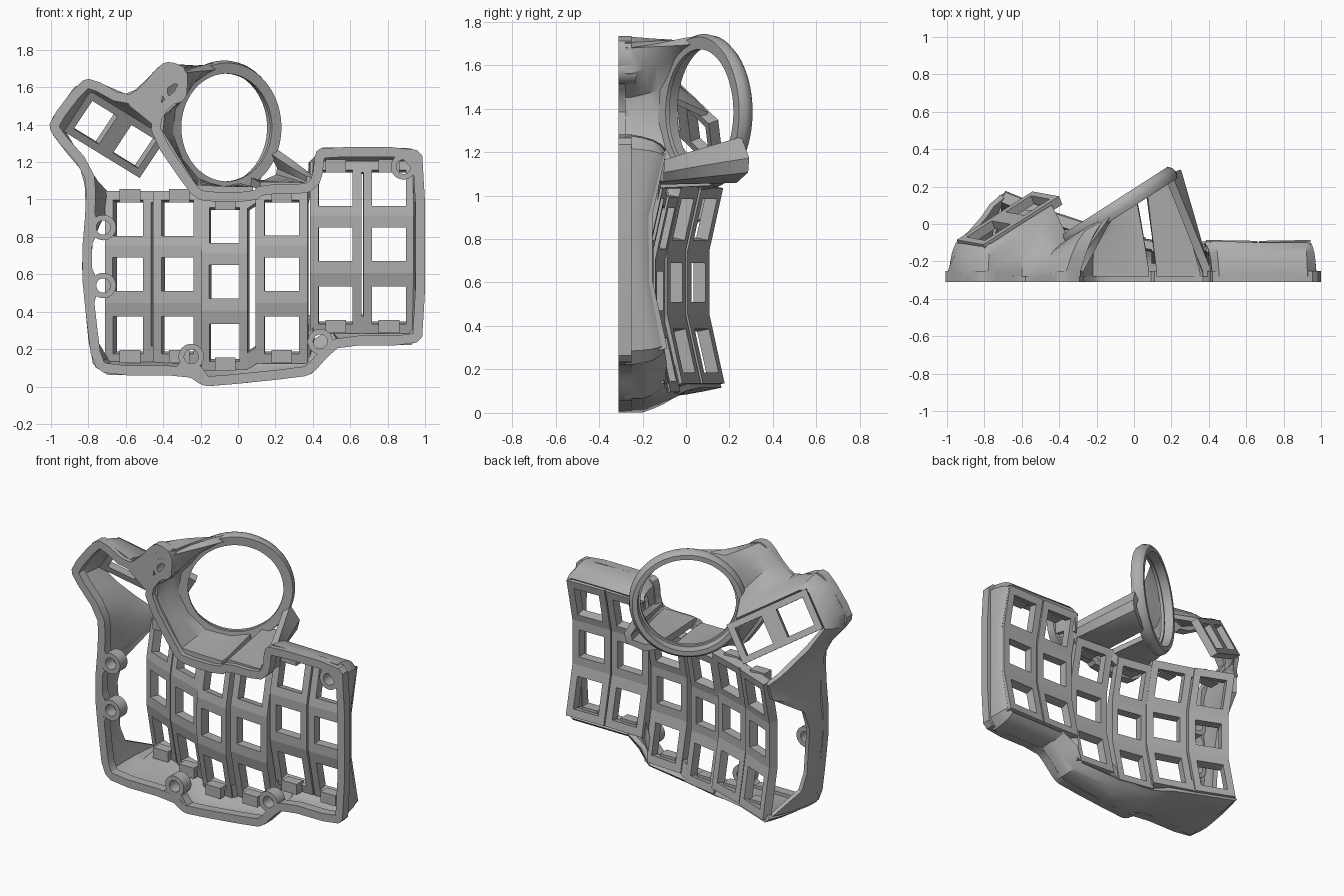
import bpy
import bmesh
import math
from mathutils import Vector, Matrix

cube = bpy.data.objects.get("Cube")
if cube:
    bpy.data.objects.remove(cube, do_unlink=True)

grey = bpy.data.materials.new("plain grey")
grey.use_nodes = True
shade = (.42, .42, .42, 1)
grey.diffuse_color = shade
grey.node_tree.nodes["Principled BSDF"].inputs["Base Color"].default_value = shade

BASE = -.31   # plane of the open underside
RIM = -.25    # top of the base frame


def finish(name, bm, thickness=0, smooth=True):
    """Turn a bmesh into a grey object, optionally thickened."""
    bmesh.ops.recalc_face_normals(bm, faces=bm.faces)
    mesh = bpy.data.meshes.new(name)
    bm.to_mesh(mesh)
    bm.free()
    mesh.materials.append(grey)
    obj = bpy.data.objects.new(name, mesh)
    bpy.context.collection.objects.link(obj)
    bpy.ops.object.select_all(action="DESELECT")
    obj.select_set(True)
    bpy.context.view_layer.objects.active = obj
    if thickness:
        shell = obj.modifiers.new("thickness", "SOLIDIFY")
        shell.thickness = thickness
        shell.offset = 0
        bpy.ops.object.modifier_apply(modifier=shell.name)
    if smooth:
        bpy.ops.object.shade_smooth_by_angle(angle=math.radians(35))
    return obj


def grid(name, rows, thickness, closed=False, skip=None, smooth=True):
    """Skin rows of points; skip(i, j) leaves a cell open."""
    bm = bmesh.new()
    verts = [[bm.verts.new(p) for p in row] for row in rows]
    count = len(rows[0])
    for i in range(len(rows) - (0 if closed else 1)):
        for j in range(count - (0 if closed else 1)):
            if skip and skip(i, j):
                continue
            a, b = verts[i], verts[(i + 1) % len(rows)]
            k = (j + 1) % count
            bm.faces.new((a[j], a[k], b[k], b[j]))
    return finish(name, bm, thickness, smooth)


def revolve(name, profile, matrix, steps):
    """Spin a closed (radius, height) profile around the matrix's z axis."""
    rows = []
    for s in range(steps):
        a = math.tau * s / steps
        rows.append([matrix @ Vector((r * math.cos(a), r * math.sin(a), h)) for r, h in profile])
    return grid(name, rows, 0, closed=True)


def wall(name, pairs, thickness=.03, bulge=.15, rim_y=RIM):
    """Loft from frame points (x, z) to upper points; bulge rounds the shoulder."""
    rows = []
    for (x, z), top in pairs:
        top = Vector(top)
        rim = Vector((x, rim_y, z))
        row = [Vector((x, RIM - .03, z)), rim]
        for f in (.25, .5, .75):
            curve = bulge * math.sin(f * math.pi)
            p = rim.lerp(top, f - curve)
            p.y = rim.y + (top.y - rim.y) * (f + curve)
            row.append(p)
        rows.append(row + [top])
    return grid(name, rows, thickness)


# Base frame: rounded outline, offset inward and extruded
outline = [
    (-1.01, 1.42), (-.85, 1.63), (-.78, 1.65), (-.6, 1.55), (-.52, 1.6), (-.42, 1.72),
    (-.36, 1.74), (-.27, 1.7), (-.27, 1.57), (-.4, 1.46), (-.42, 1.36), (-.22, 1.07),
    (-.18, 1.04), (.08, 1.04), (.12, 1.08), (.36, 1.08), (.4, 1.12), (.41, 1.25),
    (.45, 1.28), (.94, 1.28), (1, 1.22), (1, .28), (.94, .22), (.55, .22), (.48, .16),
    (.4, .07), (.34, .05), (-.15, 0), (-.2, .01), (-.27, .06), (-.7, .06), (-.78, .12),
    (-.81, .35), (-.84, .65), (-.81, 1), (-.82, 1.15), (-1, 1.35)]


def rounded(points):
    result = []
    for a, b in zip(points, points[1:] + points[:1]):
        a, b = Vector(a), Vector(b)
        result += [a.lerp(b, .25), a.lerp(b, .75)]
    return result


def inset(points, distance):
    result = []
    for i, p in enumerate(points):
        d = (points[(i + 1) % len(points)] - points[i - 1]).normalized()
        result.append(p + Vector((d.y, -d.x)) * distance)
    return result


outer = rounded(outline)
inner = inset(outer, .052)
sections = []
for p, q in zip(outer, inner):
    sections.append([(p.x, BASE, p.y), (p.x, RIM, p.y), (q.x, RIM, q.y), (q.x, BASE, q.y)])
grid("base_frame", sections, 0, closed=True)


# Flat webs on the underside: tower plate, then screw bosses tied to the frame
def flat_web(name, upper, lower):
    grid(name, [[(x, BASE + .03, z) for x, z in row] for row in (upper, lower)], .058)


flat_web("tower_plate", [(-.6, 1.54), (-.52, 1.58), (-.41, 1.7), (-.29, 1.69)],
         [(-.58, 1.5), (-.43, 1.38), (-.4, 1.58), (-.31, 1.64)])
bosses = [
    ((-.34, 1.58), (-.4, 1.46), (-.28, 1.6)), ((-.72, .85), (-.79, .99), (-.81, .7)),
    ((-.72, .54), (-.81, .7), (-.79, .38)), ((-.25, .16), (-.36, .08), (-.14, .03)),
    ((.44, .24), (.4, .09), (.54, .23)), ((.885, 1.175), (.85, 1.25), (.97, 1.12))]
tube = [(.038, 0), (.068, 0), (.068, .08), (.038, .08)]
for centre, a, b in bosses:
    c, a, b = Vector(centre), Vector(a), Vector(b)
    revolve("screw_boss", tube, Matrix.Translation((c.x, BASE, c.y)) @ Matrix.Rotation(-math.pi / 2, 4, "X"), 32)
    toward = ((a + b) / 2 - c).normalized() * .04
    spread = (a - b).normalized() * .055
    flat_web("boss_web", [a, b], [c + toward + spread, c + toward - spread])


# Key columns: right edge, left edge, depth at each edge, centre height
def bend(t):
    return max(0, abs(t) - .15) * .22


across = [0, .17, .83, 1]
along = [-.47, -.42, -.22, -.15, -.09, .09, .15, .2, .39, .44]
columns = [
    (-.7, -.455, .11, .01, .6), (-.445, -.185, 0, -.085, .6), (-.19, .055, -.095, -.14, .56),
    (.095, .375, -.15, -.17, .6), (.385, .66, -.155, -.16, .76), (.67, .945, -.16, -.155, .76)]


def key_hole(i, j):
    return i == 1 and j % 3 == 1


def box(name, centre, size):
    bm = bmesh.new()
    bmesh.ops.create_cube(bm, size=1, matrix=Matrix.Translation(centre) @ Matrix.Diagonal((*size, 1)))
    return finish(name, bm, smooth=False)


for x0, x1, y0, y1, zc in columns:
    rows = [[(x0 + (x1 - x0) * s, y0 + (y1 - y0) * s + bend(t) - .03, zc + t) for t in along]
            for s in across]
    grid("key_column", rows, .06, skip=key_hole, smooth=False)
    # Clip blocks behind both ends of the column
    for t in (-.44, .42):
        box("clip_block", ((x0 + x1) / 2, (y0 + y1) / 2 + bend(t) - .08, zc + t), (.11, .07, .07))

# Short webs joining neighbouring columns at both ends
for left, right in zip(columns, columns[1:]):
    for low, high in ((-.47, -.38), (.38, .44)):
        rows = []
        for x, y, zc in ((left[1] - .01, left[3], left[4]), (right[0] + .01, right[2], right[4])):
            rows.append([(x, y + bend(t) - .03, zc + t) for t in (low, high)])
        grid("column_web", rows, .045, smooth=False)

# Thumb plate with two key openings
u = Vector((.75, .48, -.46)).normalized()
v = Vector((.55, -.1, .83)).normalized()
thumb = Vector((-.665, .01, 1.355))
rows = [[thumb + v * b + u * a for a in (-.27, -.23, -.05, 0, .05, .23, .27)]
        for b in (-.13, -.09, .09, .13)]
grid("thumb_plate", rows, .05, skip=key_hole, smooth=False)

# Tilted ball ring
ring_centre = Vector((-.085, .1, 1.385))
ring_side = Vector((.84, .54, 0)).normalized()
ring_axis = Vector((-.54, .84, 0)).normalized()
turn = Matrix((ring_side, Vector((0, 0, 1)), ring_axis)).transposed().to_4x4()
ring_profile = [(.288, -.045), (.345, -.05), (.358, -.02), (.352, .01), (.335, .03), (.305, .03), (.3, -.025), (.288, -.025)]
revolve("ball_ring", ring_profile, Matrix.Translation(ring_centre) @ turn, 72)


def ring(degrees):
    a = math.radians(degrees)
    return ring_centre + (ring_side * math.cos(a) + Vector((0, 0, math.sin(a)))) * .335 - ring_axis * .02


# Skirt and corner brace from the ring down to the base
wall("ring_skirt", [
    ((-.29, 1.68), ring(95)), ((-.29, 1.57), ring(125)), ((-.41, 1.46), ring(160)),
    ((-.42, 1.36), ring(185)), ((-.33, 1.21), ring(212)), ((-.23, 1.06), ring(238)),
    ((-.05, 1.05), ring(268)), ((.08, 1.05), ring(288))], .04, .02)
wall("ring_brace", [
    ((.12, 1.07), ring(300)), ((.25, 1.07), (.14, .23, 1.08)),
    ((.36, 1.07), (.22, .28, 1.12)), ((.385, 1.09), (.23, .285, 1.17)),
    ((.39, 1.12), ring(338))], .045, 0)

# Outer skin round the thumb plate, blending up to the ring
wall("thumb_skin", [
    ((-.8, .84), (-.72, .13, .93)), ((-.8, .97), (-.7, .15, 1.03)),
    ((-.805, 1.08), (-.76, .1, 1.09)), ((-.83, 1.17), (-.8, .04, 1.15)),
    ((-.91, 1.265), (-.87, -.04, 1.25)),
    ((-.975, 1.35), thumb - u * .27 - v * .13), ((-.98, 1.43), thumb - u * .27 - v * .04),
    ((-.865, 1.59), thumb - u * .27 + v * .1), ((-.78, 1.625), thumb - u * .23 + v * .13),
    ((-.6, 1.55), thumb + v * .13), ((-.54, 1.575), thumb + u * .2 + v * .13),
    ((-.48, 1.63), ring(168)), ((-.42, 1.695), ring(142)), ((-.36, 1.715), ring(118)),
    ((-.29, 1.69), ring(95))], bulge=.1)

# Low side wall beside the first column
wall("side_wall", [
    ((-.76, .12), (-.71, .12, .15)), ((-.785, .25), (-.77, -.1, .25)),
    ((-.795, .35), (-.78, -.14, .35)), ((-.82, .65), (-.8, -.14, .65)),
    ((-.805, .76), (-.79, -.1, .78)), ((-.8, .84), (-.72, .13, .93))], bulge=.1)

# Bottom wall under the columns
wall("bottom_wall", [
    ((.54, .235), (.5, -.11, .3)), ((.475, .175), (.385, -.1, .23)),
    ((.385, .08), (.34, -.11, .13)), ((.05, .035), (.06, -.09, .11)),
    ((-.15, .017), (-.19, -.04, .1)), ((-.28, .075), (-.3, .01, .12)),
    ((-.45, .075), (-.45, .06, .13)), ((-.69, .075), (-.69, .16, .13)),
    ((-.76, .12), (-.71, .15, .15))], bulge=.06, rim_y=-.2)

# Wall round the raised two-column block, standing on a ledge along the far side
wall("block_wall", [
    ((.42, 1.1), (.39, -.11, 1.06)), ((.43, 1.23), (.39, -.1, 1.19)),
    ((.46, 1.265), (.43, -.1, 1.2)), ((.68, 1.265), (.67, -.11, 1.2)),
    ((.92, 1.26), (.91, -.11, 1.2)), ((.96, 1.21), (.935, -.11, 1.18)),
    ((.96, .91), (.935, -.18, .91)), ((.96, .61), (.935, -.18, .61)),
    ((.96, .29), (.935, -.12, .31)), ((.92, .235), (.91, -.11, .29)),
    ((.54, .235), (.5, -.11, .29))])
